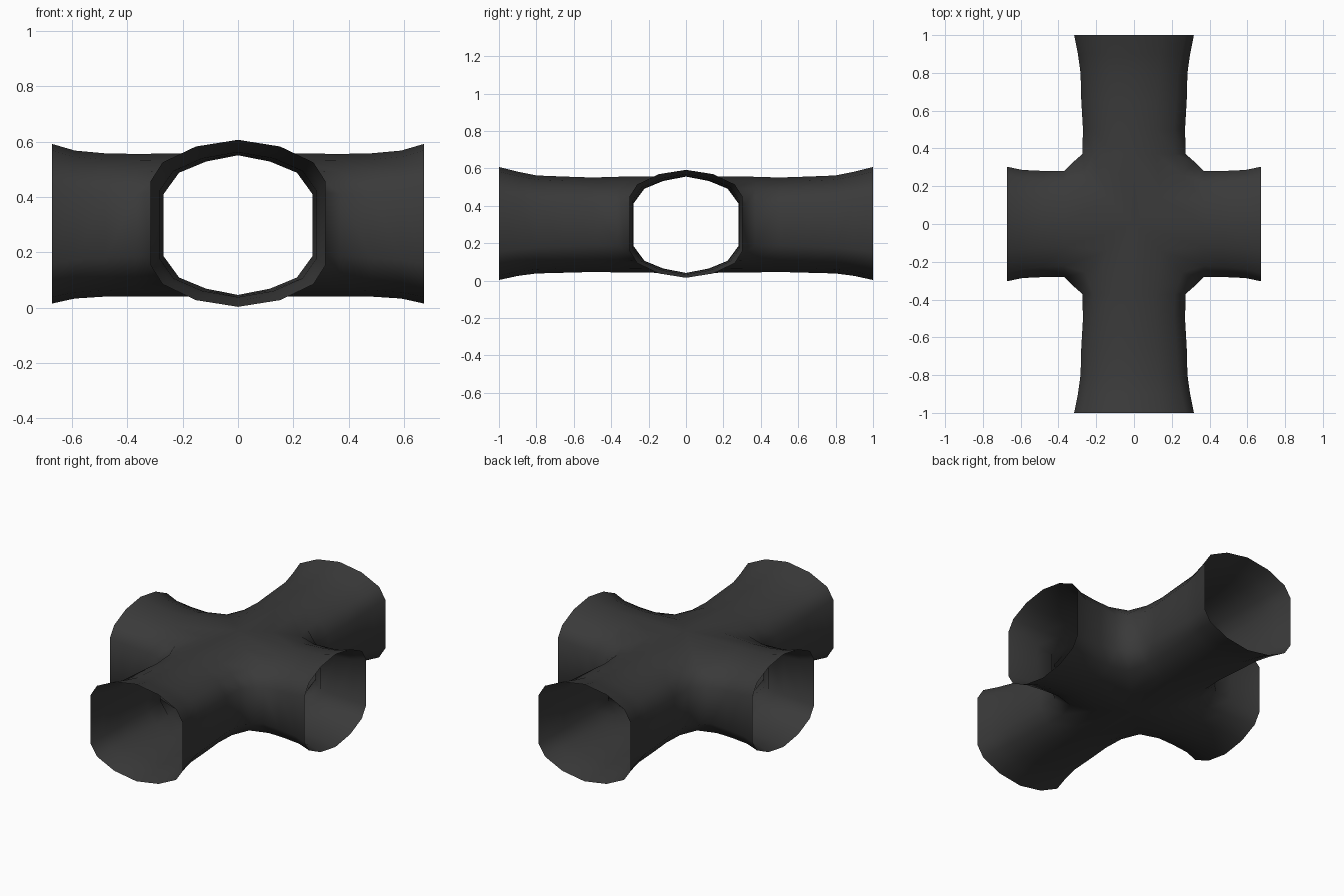
import bpy, bmesh
from mathutils import Vector

if "Cube" in bpy.data.objects:
    bpy.data.objects.remove(bpy.data.objects["Cube"])

# One quarter of the pipe section as (side, height) fractions: flared rim and narrower throat
RIM = [(0, 1), (.48, .92), (.86, .73), (1, .5)]
THROAT = [(0, 1), (.43, .91), (.79, .75), (1, .44)]
MITRE = (.325, .04, .56)

# Stations: distance from centre, half width, bottom z, top z, rim blend
LONG_ARM = [(1.0, .317, .003, .607, 1), (.9, .297, .025, .582, .8), (.8, .283, .038, .562, .5),
            (.65, .279, .042, .556, .2), (.5, .27, .046, .551, 0), (.37, .274, .044, .555, 0)]
SHORT_ARM = [(.672, .303, .015, .592, 1), (.59, .286, .033, .568, .6),
             (.48, .281, .04, .558, .3), (.37, .281, .041, .556, 0)]


def section(half_w, z0, z1, blend):
    quarter = [Vector(t).lerp(Vector(r), blend) for t, r in zip(THROAT, RIM)]
    right = [(p.x, p.y) for p in quarter] + [(p.x, -p.y) for p in reversed(quarter)]
    loop = right + [(-x, z) for x, z in reversed(right[1:-1])]
    mid, half_h = (z0 + z1) / 2, (z1 - z0) / 2
    return [(x * half_w, mid + z * half_h) for x, z in loop]


def add_arm(bm, stations, sign, along_x):
    def vert(side, dist, z):
        return bm.verts.new((sign * dist, side, z) if along_x else (side, sign * dist, z))
    rings = [[vert(s, d, z) for s, z in section(w, z0, z1, b)] for d, w, z0, z1, b in stations]
    # last ring is cut on the diagonal so that neighbouring arms meet
    rings.append([vert(s, abs(s), z) for s, z in section(*MITRE, 0)])
    n = len(rings[0])
    for a, b in zip(rings, rings[1:]):
        for i in range(n):
            j = (i + 1) % n
            bm.faces.new((a[i], a[j], b[j], b[i]))


# Four-way pipe with open flared ends
bm = bmesh.new()
for sign in (1, -1):
    add_arm(bm, LONG_ARM, sign, False)
    add_arm(bm, SHORT_ARM, sign, True)
bmesh.ops.remove_doubles(bm, verts=bm.verts, dist=.0005)
bmesh.ops.recalc_face_normals(bm, faces=bm.faces)
# Make sure the open shell faces outward
top = max(bm.faces, key=lambda f: f.calc_center_median().z)
if top.normal.z < 0:
    bmesh.ops.reverse_faces(bm, faces=bm.faces)

mesh = bpy.data.meshes.new("cross_pipe")
bm.to_mesh(mesh)
bm.free()
pipe = bpy.data.objects.new("cross_pipe", mesh)
bpy.context.collection.objects.link(pipe)

# Dark grey material
grey = bpy.data.materials.new("dark grey")
grey.diffuse_color = (.042, .042, .042, 1)
grey.use_nodes = True
grey.node_tree.nodes["Principled BSDF"].inputs["Base Color"].default_value = grey.diffuse_color
mesh.materials.append(grey)

bpy.context.view_layer.objects.active = pipe
pipe.select_set(True)
bpy.ops.object.shade_smooth_by_angle(angle=1.2)
